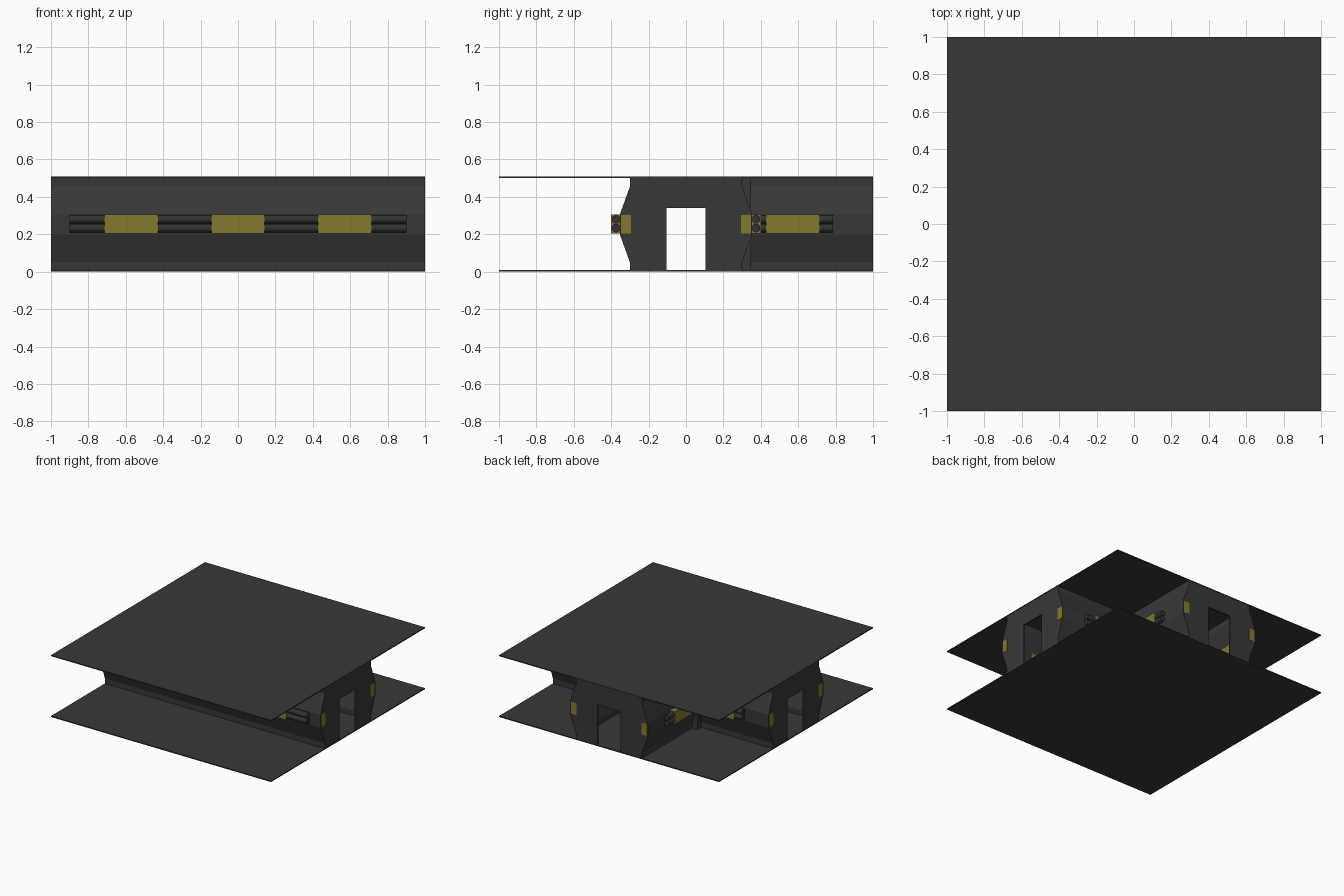
import bpy, bmesh, math
from mathutils import Matrix, Vector

if "Cube" in bpy.data.objects:
    bpy.data.objects.remove(bpy.data.objects["Cube"])


def material(name, rgb):
    m = bpy.data.materials.new(name)
    m.diffuse_color = (*rgb, 1)
    m.use_nodes = True
    m.node_tree.nodes["Principled BSDF"].inputs["Base Color"].default_value = m.diffuse_color
    return m


GREY = material("dark_grey", (0.039, 0.039, 0.039))
PIPE = material("pipe_grey", (0.032, 0.032, 0.032))
YELLOW = material("dull_yellow", (0.23, 0.19, 0.03))


def finish(name, bm, mat, angle=0):
    bm.transform(Matrix.Rotation(math.radians(angle), 4, 'Z'))
    mesh = bpy.data.meshes.new(name)
    bm.to_mesh(mesh)
    bm.free()
    mesh.materials.append(mat)
    ob = bpy.data.objects.new(name, mesh)
    bpy.context.collection.objects.link(ob)
    return ob


def box(name, lo, hi, mat, angle=0):
    bm = bmesh.new()
    bmesh.ops.create_cube(bm, size=1)
    lo, hi = Vector(lo), Vector(hi)
    for v in bm.verts:
        v.co = (lo + hi) / 2 + v.co * (hi - lo)
    return finish(name, bm, mat, angle)


def prism(name, points, y, depth, mat, angle):
    """Extrude an (x, z) outline along y."""
    bm = bmesh.new()
    face = bm.faces.new([bm.verts.new((px, y, pz)) for px, pz in points])
    r = bmesh.ops.extrude_face_region(bm, geom=[face])
    for v in r["geom"]:
        if isinstance(v, bmesh.types.BMVert):
            v.co.y += depth
    bmesh.ops.recalc_face_normals(bm, faces=bm.faces)
    return finish(name, bm, mat, angle)


# Wall section: distance outwards, height
SECTION = [(0.30, 0.005), (0.30, 0.05), (0.354, 0.2), (0.354, 0.305), (0.30, 0.455), (0.30, 0.505)]


def wall(name, x0, x1, angle):
    bm = bmesh.new()
    rows = [[bm.verts.new((x, -d, z)) for x in (x0, x1)] for d, z in SECTION]
    for a, b in zip(rows, rows[1:]):
        bm.faces.new((a[0], a[1], b[1], b[0]))
    finish(name, bm, GREY, angle)


def pipes(name, x0, x1, angle):
    bm = bmesh.new()
    for z in (0.233, 0.28):
        bmesh.ops.create_cone(bm, cap_ends=True, segments=16, radius1=0.023, radius2=0.023,
                              depth=x1 - x0,
                              matrix=Matrix.Translation(((x0 + x1) / 2, -0.374, z))
                              @ Matrix.Rotation(math.pi / 2, 4, 'Y'))
    for f in bm.faces:
        f.smooth = len(f.verts) == 4
    finish(name, bm, PIPE, angle)


def clamp(name, cx, angle):
    box(name, (cx - 1 / 7, -0.4, 0.205), (cx + 1 / 7, -0.347, 0.307), YELLOW, angle)


# Floor and ceiling plates
box("floor", (-1, -1, 0), (1, 1, 0.008), GREY)
box("ceiling", (-1, -1, 0.5), (1, 1, 0.508), GREY)

# Long front wall
wall("front_wall", -1, 1, 0)
pipes("front_pipes", -0.9, 0.9, 0)
for i in (-1, 0, 1):
    clamp(f"front_clamp_{i + 2}", i * 4 / 7, 0)

# Four short walls around the side branch
for name, angle, s in (("back_right", 180, -1), ("back_left", 180, 1),
                       ("branch_right", 90, 1), ("branch_left", -90, -1)):
    wall(name + "_wall", *sorted((s * 0.3, s * 1)), angle)
    pipes(name + "_pipes", *sorted((s * 0.357, s * 0.785)), angle)
    clamp(name + "_clamp", s * 4 / 7, angle)

# Corner posts
for s in (-1, 1):
    x = sorted((s * 0.295, s * 0.348))
    box("corner_post", (x[0], 0.295, 0.005), (x[1], 0.348, 0.505), GREY)

# End panels with doorways and yellow edge plates
half = [(0.105, 0.34), (0.105, 0.005)] + SECTION
outline = half + [(-x, z) for x, z in reversed(half)]
for name, angle in (("right", 90), ("left", -90), ("back", 180)):
    prism(name + "_door_panel", outline, -0.998, 0.012, GREY, angle)
    for s in (-1, 1):
        lo, hi = sorted((s * 0.295, s * 0.347))
        box(name + "_edge_plate", (lo, -1.0, 0.203), (hi, -0.983, 0.303), YELLOW, angle)
